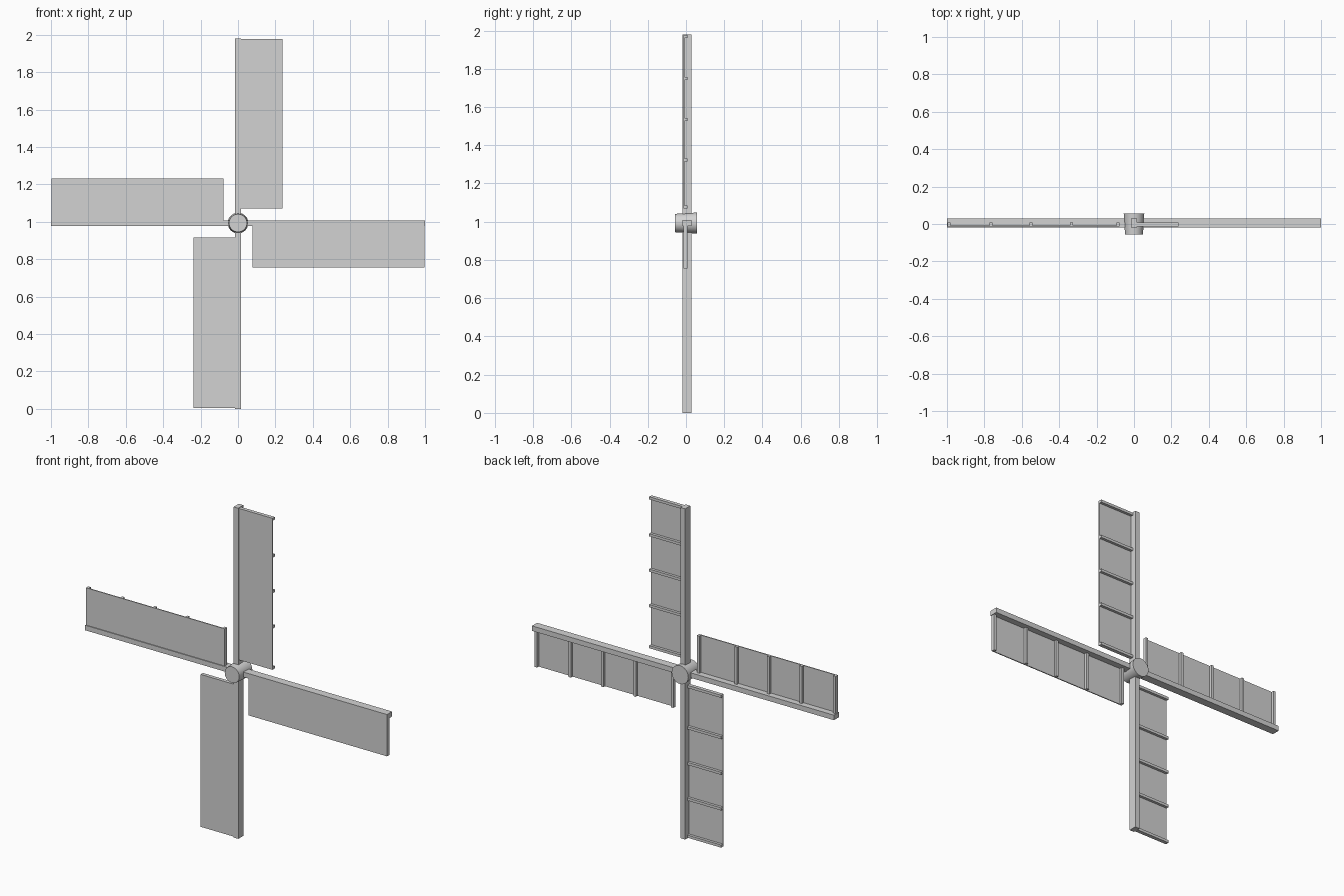
import bpy, bmesh, math
from mathutils import Matrix

if "Cube" in bpy.data.objects:
    bpy.data.objects.remove(bpy.data.objects["Cube"], do_unlink=True)

CENTRE = 0.993
GREY = (0.65, 0.65, 0.65, 1)
grey = bpy.data.materials.new("light_grey")
grey.use_nodes = True
grey.diffuse_color = GREY
grey.node_tree.nodes["Principled BSDF"].inputs["Base Color"].default_value = GREY


def finish(name, bm, matrix):
    mesh = bpy.data.meshes.new(name)
    bm.transform(matrix)
    bm.to_mesh(mesh)
    bm.free()
    mesh.materials.append(grey)
    obj = bpy.data.objects.new(name, mesh)
    bpy.context.collection.objects.link(obj)
    return obj


def add_box(bm, x, y, z):
    """Add a box spanning the given (low, high) ranges."""
    size = [b - a for a, b in (x, y, z)]
    mid = [(a + b) / 2 for a, b in (x, y, z)]
    bmesh.ops.create_cube(bm, size=1, matrix=Matrix.Translation(mid) @ Matrix.Diagonal((*size, 1)))


# Four sails, each designed pointing up and turned about the hub
for i, (side, length) in enumerate((("upper", 0.987), ("left", 1), ("lower", 0.993), ("right", 1))):
    place = (Matrix.Translation((0, 0, CENTRE)) @ Matrix.Rotation(i * math.pi / 2, 4, "Y")
             @ Matrix.Diagonal((1, 1, length, 1)))

    # Main spar
    bm = bmesh.new()
    add_box(bm, (-0.015, 0.015), (-0.019, 0.029), (0, 1))
    finish(side + "_spar", bm, place)

    # Thin sail panel
    bm = bmesh.new()
    add_box(bm, (0, 0.238), (-0.014, -0.008), (0.078, 0.997))
    finish(side + "_sail_panel", bm, place)

    # Battens behind the panel
    bm = bmesh.new()
    for z in (0.086, 0.335, 0.55, 0.765, 0.989):
        add_box(bm, (0, 0.238), (-0.010, 0.008), (z - 0.008, z + 0.008))
    finish(side + "_battens", bm, place)

# Slightly tapered hub, narrow end at the front
bm = bmesh.new()
bmesh.ops.create_cone(bm, cap_ends=True, segments=32, radius1=0.055, radius2=0.048, depth=0.114)
hub = finish("hub", bm, Matrix.Translation((0, 0, CENTRE)) @ Matrix.Rotation(math.pi / 2, 4, "X"))
bpy.context.view_layer.objects.active = hub
hub.select_set(True)
bpy.ops.object.shade_smooth_by_angle(angle=math.radians(35))
